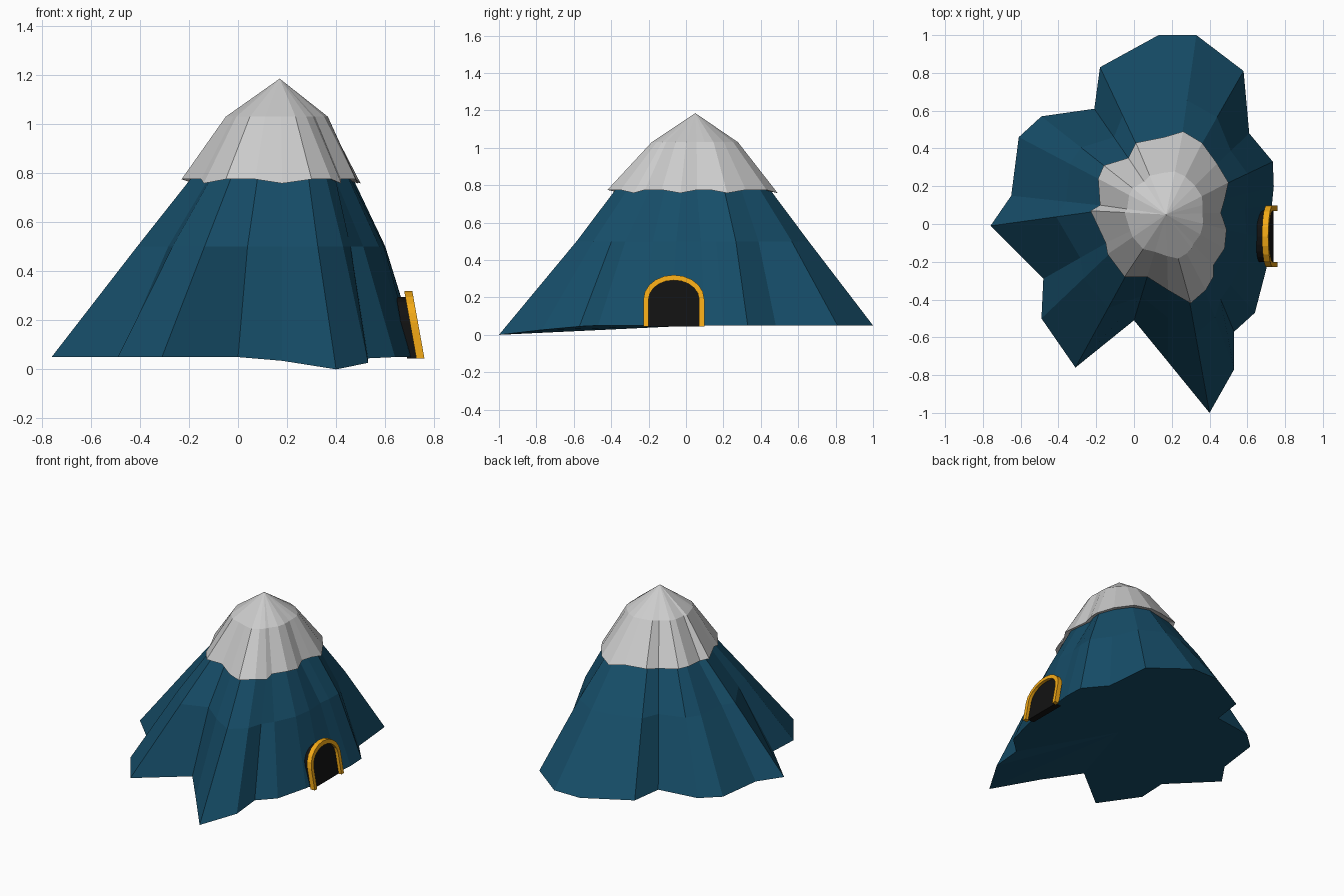
import bpy, bmesh, math
from mathutils import Vector

if "Cube" in bpy.data.objects:
    bpy.data.objects.remove(bpy.data.objects["Cube"])

AX, AY = 0.17, 0.05   # vertical axis under the peak

# ridge and gully lines: foot x, y and snow-line x, y
LINES = [
    (.74, .20, .48, .13), (.735, .33, .50, .22), (.61, .48, .44, .32), (.58, .81, .36, .43),
    (.33, 1.0, .26, .49), (.13, 1.0, .16, .46), (-.18, .83, .01, .43), (-.21, .61, -.03, .35),
    (-.49, .57, -.16, .31), (-.61, .46, -.19, .24), (-.65, .15, -.18, .10), (-.76, -.01, -.23, .07),
    (-.48, -.29, -.15, -.10), (-.49, -.50, -.14, -.16), (-.31, -.76, -.05, -.28), (0, -.51, .07, -.28),
    (.18, -.73, .18, -.35), (.40, -1.0, .30, -.42), (.53, -.77, .38, -.35), (.53, -.57, .42, -.28),
    (.64, -.47, .42, -.22), (.70, -.24, .48, -.13), (.72, -.08, .49, -.03), (.73, .10, .46, .06)]


def material(name, rgb):
    m = bpy.data.materials.new(name)
    m.diffuse_color = (*rgb, 1)
    m.use_nodes = True
    m.node_tree.nodes["Principled BSDF"].inputs["Base Color"].default_value = m.diffuse_color
    return m


def add_object(name, bm, mat=None):
    bmesh.ops.recalc_face_normals(bm, faces=bm.faces)
    me = bpy.data.meshes.new(name)
    bm.to_mesh(me)
    bm.free()
    ob = bpy.data.objects.new(name, me)
    bpy.context.collection.objects.link(ob)
    if mat:
        me.materials.append(mat)
    return ob


def loft(name, rings, tip=None, cap=False, mat=None):
    """Skin a stack of closed rings, with an optional peak and base."""
    bm = bmesh.new()
    vs = [[bm.verts.new(p) for p in r] for r in rings]
    n = len(rings[0])
    for a, b in zip(vs, vs[1:]):
        for i in range(n):
            j = (i + 1) % n
            bm.faces.new((a[i], a[j], b[j], b[i]))
    if tip:
        t = bm.verts.new(tip)
        for i in range(n):
            bm.faces.new((vs[-1][i], vs[-1][(i + 1) % n], t))
    if cap:
        c = bm.verts.new((AX, AY, .05))
        for i in range(n):
            bm.faces.new((vs[0][(i + 1) % n], vs[0][i], c))
    return add_object(name, bm, mat)


def around(x, y, k, z):
    return Vector((AX + (x - AX) * k, AY + (y - AY) * k, z))


# mountain body
foot, middle, neck, upper = [], [], [], []
for bx, by, sx, sy in LINES:
    drop = .05 * max(0, 1 - math.hypot(bx - .4, by + 1) / .5)
    f = Vector((bx, by, .05 - drop))
    s = around(sx, sy, .91, .775)
    m = s.lerp(f, .72 - .36 * math.hypot(bx - AX, by - AY))
    m.z = .5
    r = math.hypot(sx - AX, sy - AY)
    foot.append(f)
    middle.append(m)
    neck.append(s)
    upper.append(around(sx, sy, (.12 + .25 * r) / r * .9, 1.0))
blue = material("blue_rock", (.008, .075, .14))
loft("mountain", [foot, middle, neck, upper], (AX, AY, 1.15), True, blue)

# snow cap with an overhanging rim
rim, edge, shoulder = [], [], []
for i, (_, _, sx, sy) in enumerate(LINES):
    r = math.hypot(sx - AX, sy - AY)
    z = .758 if i % 3 == 1 else .775
    rim.append(around(sx, sy, .89, z + .01))
    edge.append(around(sx, sy, 1, z))
    shoulder.append(around(sx, sy, (.12 + .25 * r) / r, 1.03))
loft("snow_cap", [rim, edge, shoulder], (AX, AY, 1.185))


# cave entrance: arch profiles leaning back with the slope
def arch(half, depth, steps=10):
    base, spring, cy = .045, .19, -.065
    pts = [(cy + half, base)]
    for i in range(steps + 1):
        a = math.pi * i / steps
        pts.append((cy + half * math.cos(a), spring + (half - .033) * math.sin(a)))
    pts.append((cy - half, base))
    return [Vector((.76 - depth - (z - base) * .18, y, z)) for y, z in pts]


loops = [arch(.163, 0), arch(.135, 0), arch(.135, .033), arch(.163, .033)]
bm = bmesh.new()
vs = [[bm.verts.new(p) for p in l] for l in loops]
for k in range(4):
    a, b = vs[k], vs[(k + 1) % 4]
    for i in range(len(a) - 1):
        bm.faces.new((a[i], a[i + 1], b[i + 1], b[i]))
for e in (0, -1):
    bm.faces.new([l[e] for l in vs])
add_object("door_frame", bm, material("gold", (.9, .4, .008)))

# dark doorway panel
bm = bmesh.new()
front = [bm.verts.new(p) for p in arch(.137, .022)]
back = [bm.verts.new(p) for p in arch(.137, .07)]
bm.faces.new(front)
bm.faces.new(back[::-1])
for i in range(len(front)):
    j = (i + 1) % len(front)
    bm.faces.new((front[i], front[j], back[j], back[i]))
add_object("doorway", bm, material("dark", (.006, .006, .006)))
